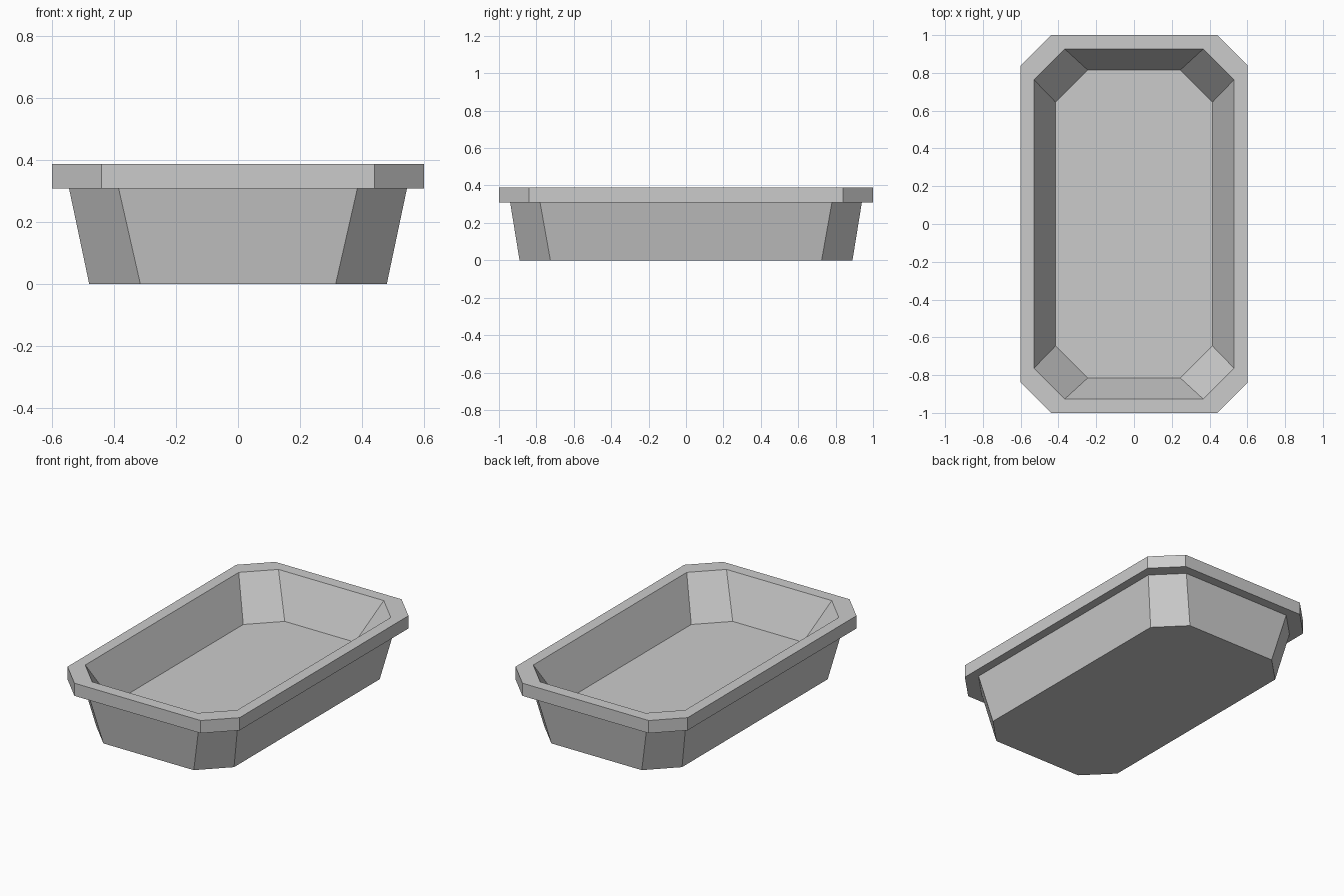
import bpy
import bmesh

cube = bpy.data.objects.get("Cube")
if cube:
    bpy.data.objects.remove(cube, do_unlink=True)

# Plain grey material
grey = bpy.data.materials.new("light_grey")
grey.use_nodes = True
colour = (0.6, 0.6, 0.6, 1)
grey.diffuse_color = colour
grey.node_tree.nodes["Principled BSDF"].inputs["Base Color"].default_value = colour


def ring(bm, hx, hy, cut, z):
    """Rectangle outline with chamfered corners, counter-clockwise."""
    quarter = [(hx, hy - cut), (hx - cut, hy)]
    points = quarter + [(-x, y) for x, y in reversed(quarter)]
    points += [(-x, -y) for x, y in points]
    return [bm.verts.new((x, y, z)) for x, y in points]


# Half width, half length, corner cut and height, from underside to inner floor
sections = [
    (0.48, 0.89, 0.165, 0),         # underside
    (0.545, 0.94, 0.16, 0.308),     # top of outer wall
    (0.60, 1.0, 0.16, 0.308),       # rim underside
    (0.60, 1.0, 0.16, 0.388),       # rim top
    (0.53, 0.927, 0.163, 0.388),    # inner lip
    (0.415, 0.815, 0.17, 0.136),    # inner floor
]

# Bridge the sections into one closed tray
bm = bmesh.new()
rings = [ring(bm, *s) for s in sections]
for lower, upper in zip(rings, rings[1:]):
    for i in range(len(lower)):
        j = (i + 1) % len(lower)
        bm.faces.new((lower[i], lower[j], upper[j], upper[i]))
bm.faces.new(list(reversed(rings[0])))
bm.faces.new(rings[-1])
bmesh.ops.recalc_face_normals(bm, faces=bm.faces)

mesh = bpy.data.meshes.new("tray")
bm.to_mesh(mesh)
bm.free()
mesh.materials.append(grey)
tray = bpy.data.objects.new("tray", mesh)
bpy.context.collection.objects.link(tray)
